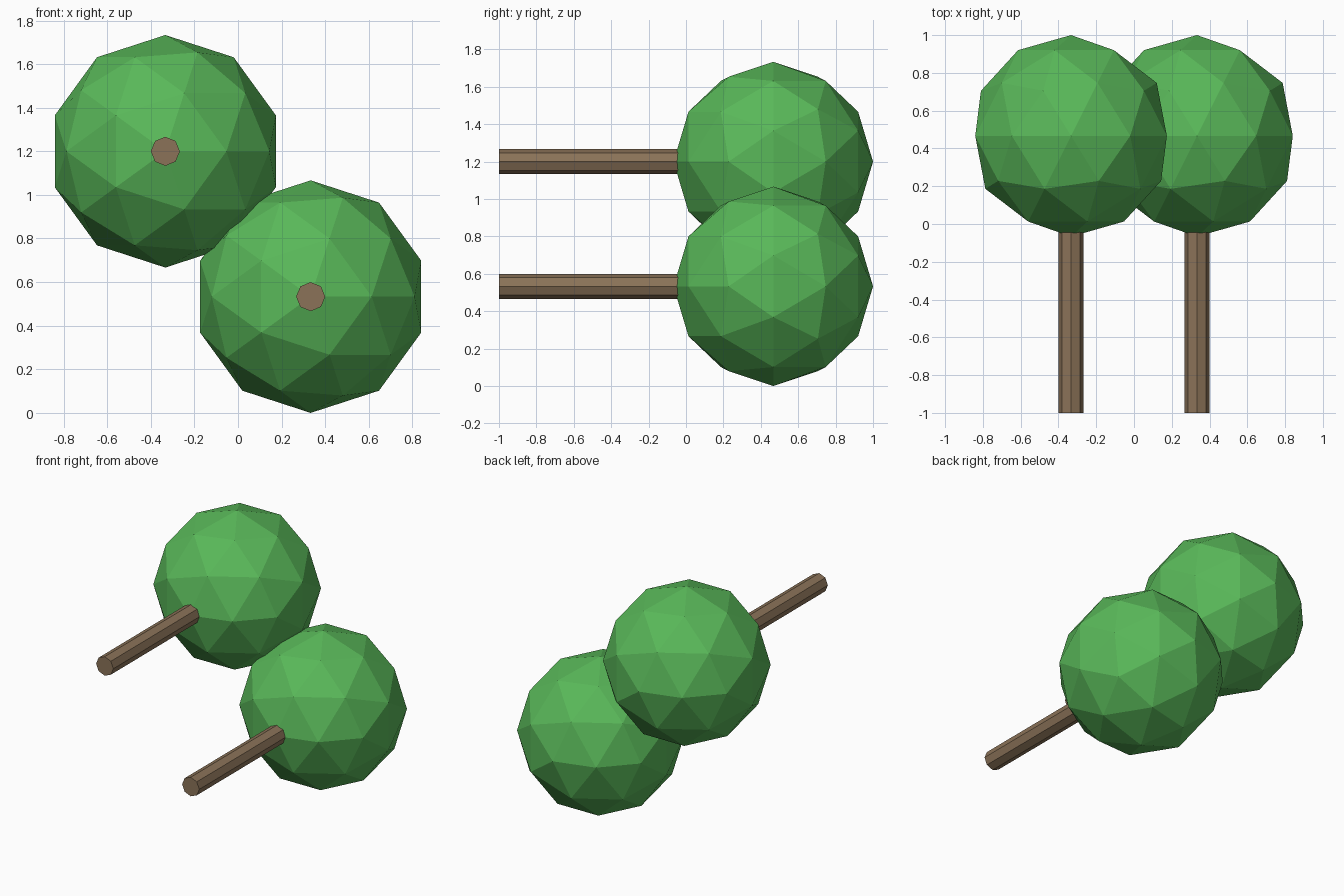
import bpy
from math import radians

default = bpy.data.objects.get("Cube")
if default:
    bpy.data.objects.remove(default, do_unlink=True)


def make_material(name, color):
    mat = bpy.data.materials.new(name)
    mat.use_nodes = True
    mat.diffuse_color = color
    mat.node_tree.nodes["Principled BSDF"].inputs["Base Color"].default_value = color
    return mat


leaf_green = make_material("leaf green", (0.10, 0.48, 0.10, 1))
bark_brown = make_material("bark brown", (0.258, 0.171, 0.098, 1))

CROWN_RADIUS = 0.5333
TRUNK_RADIUS = 0.0667
CROWN_Y = 1 - CROWN_RADIUS
TRUNK_START, TRUNK_END = -1.0, 0.2
LYING = (radians(90), 0, 0)


def finish(name, mat):
    obj = bpy.context.object
    obj.name = name
    obj.data.name = name
    obj.data.materials.append(mat)
    bpy.ops.object.transform_apply(location=False, rotation=True, scale=True)
    bpy.ops.object.shade_flat()


def make_tree(side, x, z):
    # Faceted ball of leaves, lying with its pole along y
    bpy.ops.mesh.primitive_ico_sphere_add(
        subdivisions=2, radius=CROWN_RADIUS, location=(x, CROWN_Y, z), rotation=LYING)
    finish(side + "_crown", leaf_green)

    # Eight-sided trunk reaching into the crown
    bpy.ops.mesh.primitive_cylinder_add(
        vertices=8, radius=TRUNK_RADIUS, depth=TRUNK_END - TRUNK_START,
        location=(x, (TRUNK_START + TRUNK_END) / 2, z), rotation=LYING)
    finish(side + "_trunk", bark_brown)


# Two matching trees, the right one set higher
make_tree("right", -1 / 3, 1.2)
make_tree("left", 1 / 3, CROWN_RADIUS)
